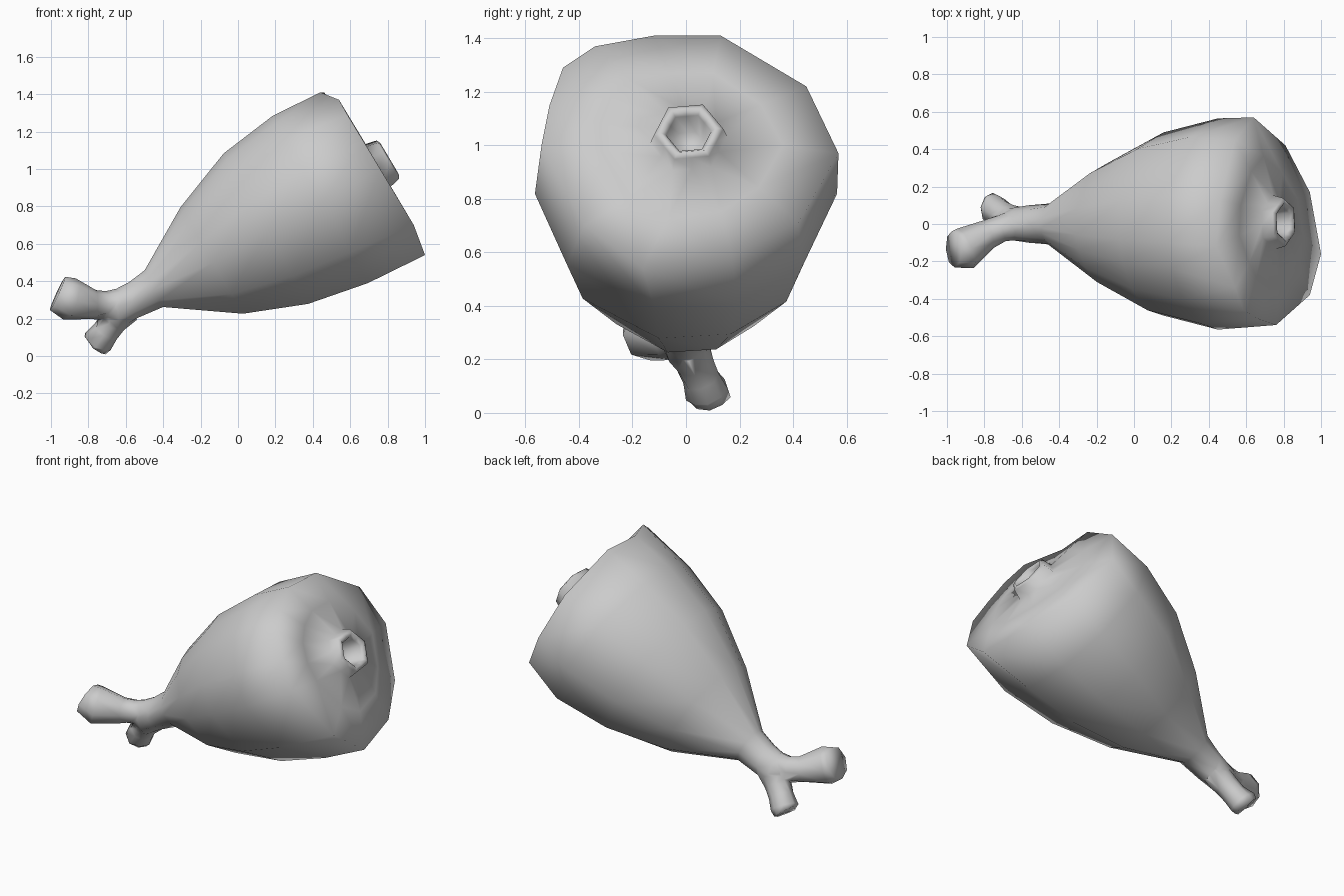
import bpy, bmesh
from math import sin, cos, pi, radians
from mathutils import Vector

if "Cube" in bpy.data.objects:
    bpy.data.objects.remove(bpy.data.objects["Cube"])

Y = Vector((0, 1, 0))


def loft(name, rings):
    """Skin matching rings of points and close both ends."""
    bm = bmesh.new()
    loops = [[bm.verts.new(p) for p in r] for r in rings]
    n = len(loops[0])
    for a, b in zip(loops, loops[1:]):
        for i in range(n):
            j = (i + 1) % n
            bm.faces.new((a[i], a[j], b[j], b[i]))
    bm.faces.new(loops[0])
    bm.faces.new(loops[-1])
    bmesh.ops.recalc_face_normals(bm, faces=bm.faces[:])
    me = bpy.data.meshes.new(name)
    bm.to_mesh(me)
    bm.free()
    ob = bpy.data.objects.new(name, me)
    bpy.context.collection.objects.link(ob)
    return ob


def tube(name, stations, sides=8):
    """Tube along (x, y, z, radius) stations."""
    pts = [Vector(s[:3]) for s in stations]
    rings = []
    for k, s in enumerate(stations):
        t = (pts[min(k + 1, len(pts) - 1)] - pts[max(k - 1, 0)]).normalized()
        u = t.cross(Y).normalized()
        v = t.cross(u)
        rings.append([pts[k] + s[3] * (cos(2 * pi * i / sides) * u + sin(2 * pi * i / sides) * v)
                      for i in range(sides)])
    return loft(name, rings)


# Meat: tilted oval sections from the fork to the cut (top x,z, bottom x,z, half width)
angles = [radians(a) for a in (-10, 15, 55, 92, 130, 160, 192, 232, 268, 290, 315, 335)]
sections = [
    (-0.71, 0.33, -0.69, 0.15, 0.06),
    (-0.66, 0.355, -0.645, 0.13, 0.092),
    (-0.59, 0.39, -0.54, 0.20, 0.10),
    (-0.50, 0.46, -0.40, 0.26, 0.11),
    (-0.31, 0.80, 0.03, 0.22, 0.33),
    (-0.08, 1.09, 0.38, 0.27, 0.49),
    (0.18, 1.29, 0.70, 0.38, 0.565),
]
rings = []
for tx, tz, bx, bz, w in sections:
    top, bot = Vector((tx, 0, tz)), Vector((bx, 0, bz))
    mid, u = (top + bot) / 2, (top - bot) / 2
    rings.append([mid + u * cos(a) + Y * w * sin(a) for a in angles])

# Irregular rim of the cut
rim = [Vector(p) for p in (
    (0.44, -0.12, 1.41), (0.46, 0.13, 1.41), (0.54, 0.45, 1.22), (0.64, 0.57, 0.97),
    (0.81, 0.42, 0.71), (0.94, 0.17, 0.59), (1.0, -0.16, 0.54), (0.94, -0.38, 0.70),
    (0.76, -0.54, 1.0), (0.67, -0.51, 1.15), (0.585, -0.46, 1.29), (0.54, -0.34, 1.37))]
rings.append(rim)

# Cut face, then the hollow six-sided bone stub rising from it
centre = Vector((0.75, 0.01, 1.02))
up = Vector((-0.51, 0, 0.86))
out = Vector((0.86, 0, 0.51))


def stub(r, h):
    res = []
    for i in range(12):
        a = i * pi / 6 - 0.1
        rr = r if i % 2 else r * cos(pi / 6)
        res.append(centre + out * h + rr * (cos(a) * up + sin(a) * Y))
    return res


base = stub(0.145, 0)
rings.append([p.lerp(q, 0.5) for p, q in zip(rim, base)])
rings += [base, stub(0.13, 0.06), stub(0.105, 0.07), stub(0.085, 0.05), stub(0.065, -0.04)]
ham = loft("ham_leg", rings)

# Two knuckle ends of the shank bone
knuckles = [
    tube("long_knuckle", [(-0.58, 0, 0.29, 0.075), (-0.70, -0.02, 0.277, 0.078), (-0.77, -0.05, 0.275, 0.078),
                          (-0.90, -0.13, 0.305, 0.115), (-0.965, -0.135, 0.335, 0.098)]),
    tube("short_knuckle", [(-0.59, 0.01, 0.25, 0.075), (-0.665, 0.035, 0.185, 0.08), (-0.705, 0.055, 0.13, 0.075),
                           (-0.745, 0.085, 0.07, 0.09), (-0.765, 0.09, 0.05, 0.078)])]

# Weld the knuckles into the meat and soften the fork
for k in knuckles:
    m = ham.modifiers.new("weld", 'BOOLEAN')
    m.operation, m.solver, m.object = 'UNION', 'EXACT', k
dg = bpy.context.evaluated_depsgraph_get()
bm = bmesh.new()
bm.from_mesh(bpy.data.meshes.new_from_object(ham.evaluated_get(dg)))
ham.modifiers.clear()
for k in knuckles:
    bpy.data.objects.remove(k)
bmesh.ops.remove_doubles(bm, verts=bm.verts[:], dist=0.015)
fork = [v for v in bm.verts if -0.74 < v.co.x < -0.57]
for _ in range(2):
    bmesh.ops.smooth_vert(bm, verts=fork, factor=0.4, use_axis_x=True, use_axis_y=True, use_axis_z=True)
for f in bm.faces:
    f.smooth = True
bm.to_mesh(ham.data)
bm.free()
